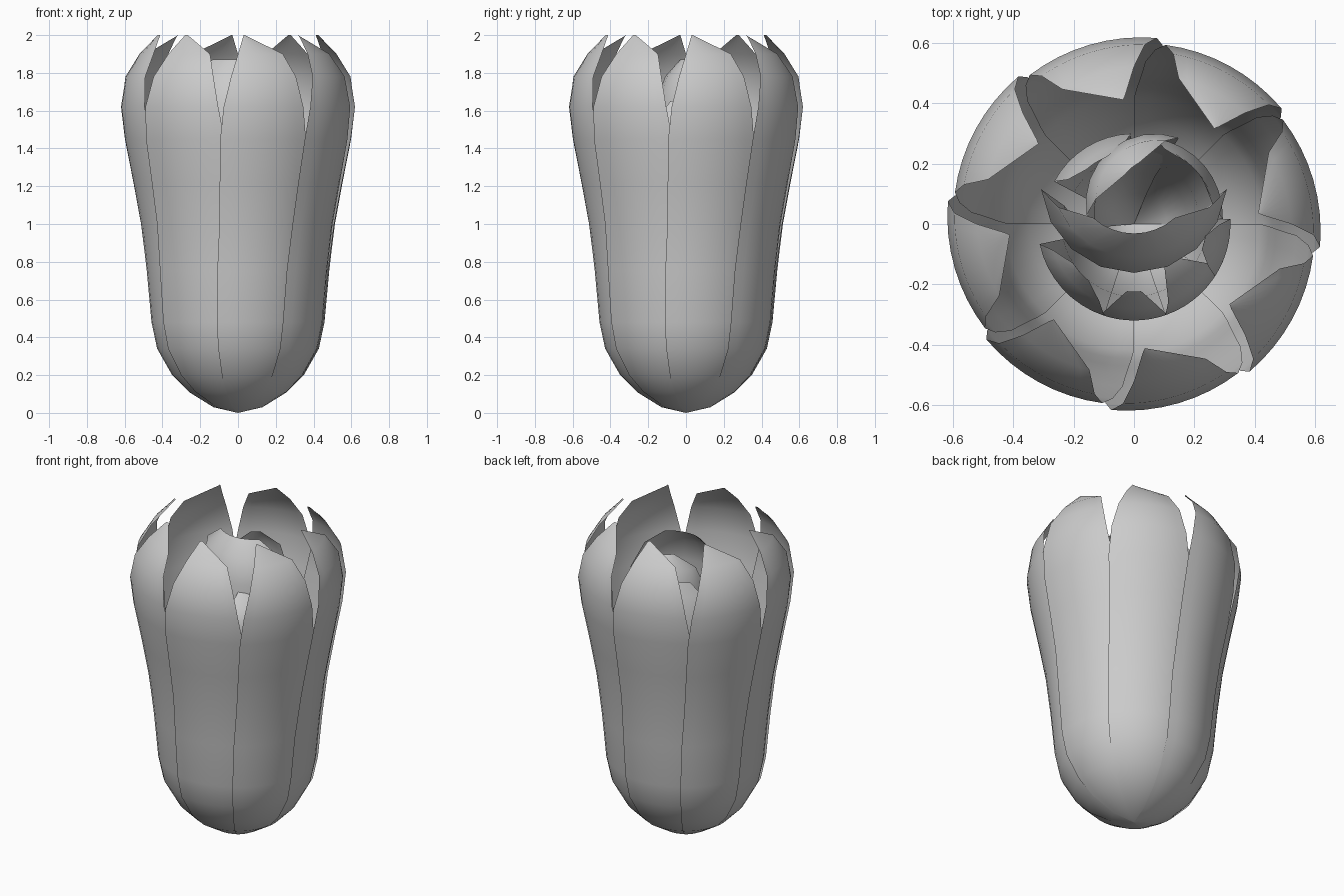
import bpy, bmesh
from math import cos, sin, radians

cube = bpy.data.objects.get("Cube")
if cube:
    bpy.data.objects.remove(cube, do_unlink=True)

leaf_grey = bpy.data.materials.new("leaf_grey")
leaf_grey.use_nodes = True
GREY = (0.6, 0.6, 0.6, 1)
leaf_grey.diffuse_color = GREY
leaf_grey.node_tree.nodes["Principled BSDF"].inputs["Base Color"].default_value = GREY


def sheet(name, rows):
    """Thin smooth surface through rows of points, bottom to top."""
    bm = bmesh.new()
    grid = [[bm.verts.new(p) for p in row] for row in rows]
    for low, high in zip(grid, grid[1:]):
        for i in range(len(low) - 1):
            bm.faces.new((low[i], low[i + 1], high[i + 1], high[i]))
    bmesh.ops.remove_doubles(bm, verts=bm.verts, dist=0.0005)
    mesh = bpy.data.meshes.new(name)
    bm.to_mesh(mesh)
    bm.free()
    mesh.materials.append(leaf_grey)
    for face in mesh.polygons:
        face.use_smooth = True
    obj = bpy.data.objects.new(name, mesh)
    bpy.context.collection.objects.link(obj)
    return obj


# Outer leaf: height, radius, start angle, end angle
OUTER = [
    (0.00, 0.00, 256, 315), (0.03, 0.13, 256, 315), (0.11, 0.26, 256, 315),
    (0.20, 0.35, 256, 315), (0.34, 0.43, 256, 315), (0.48, 0.46, 256, 314),
    (0.75, 0.485, 257, 313), (1.00, 0.515, 259, 312), (1.22, 0.555, 260, 311),
    (1.45, 0.60, 261, 308), (1.62, 0.62, 263, 305), (1.78, 0.595, 266.5, 302),
    (1.90, 0.52, 270, 298), (2.00, 0.425, 274, 275),
]
STEPS = 8


def outer_leaf(turn):
    rows = []
    for z, r, start, end in OUTER:
        row = []
        for i in range(STEPS + 1):
            u = i / STEPS
            a = radians(start + (end - start) * u + turn)
            # each leaf tucks its trailing side under the next one
            s = r * (1.003 - 0.03 * u)
            row.append((s * cos(a), s * sin(a), z))
        rows.append(row)
    return rows


for k in range(8):
    sheet(f"outer_leaf_{k + 1}", outer_leaf(45 * k))

# Inner leaf shape: height share, radius share, width share
INNER = [(0, 0, 1), (0.1, 0.4, 1), (0.25, 0.65, 1), (0.5, 0.75, 1),
         (0.75, 0.92, 1), (0.87, 1, 1), (0.95, 0.88, 0.8)]


def inner_leaf(name, cx, cy, facing, half, radius, top, curl, tip):
    rows = []
    for h, r, w in INNER + [(1, curl, tip)]:
        row = []
        for i in range(STEPS + 1):
            a = radians(facing + half * w * (2 * i / STEPS - 1))
            d = radius * r
            row.append((cx * h + d * cos(a), cy * h + d * sin(a),
                        0.06 + (top - 0.06) * h))
        rows.append(row)
    sheet(name, rows)


# Heart of small leaves, loosely wrapped around the middle
inner_leaf("heart_wrap_leaf", 0, 0.17, 270, 84, 0.31, 1.87, 0.65, 0.5)
inner_leaf("heart_peak_leaf", 0.08, 0.08, 130, 60, 0.23, 1.82, 0.6, 0.2)
inner_leaf("heart_back_right_leaf", 0.04, 0.03, 40, 42, 0.26, 1.7, 0.85, 0.3)
inner_leaf("heart_back_left_leaf", 0, 0, 122, 30, 0.30, 1.68, 0.8, 0.3)
inner_leaf("heart_front_left_leaf", 0, 0, 222, 30, 0.32, 1.6, 0.75, 0.3)
inner_leaf("heart_front_leaf", 0, 0, 270, 20, 0.32, 1.53, 0.7, 0.3)
inner_leaf("heart_front_right_leaf", 0, 0, 313, 24, 0.32, 1.6, 0.5, 0.2)
inner_leaf("heart_right_leaf", 0, 0, 345, 18, 0.32, 1.65, 0.75, 0.3)
